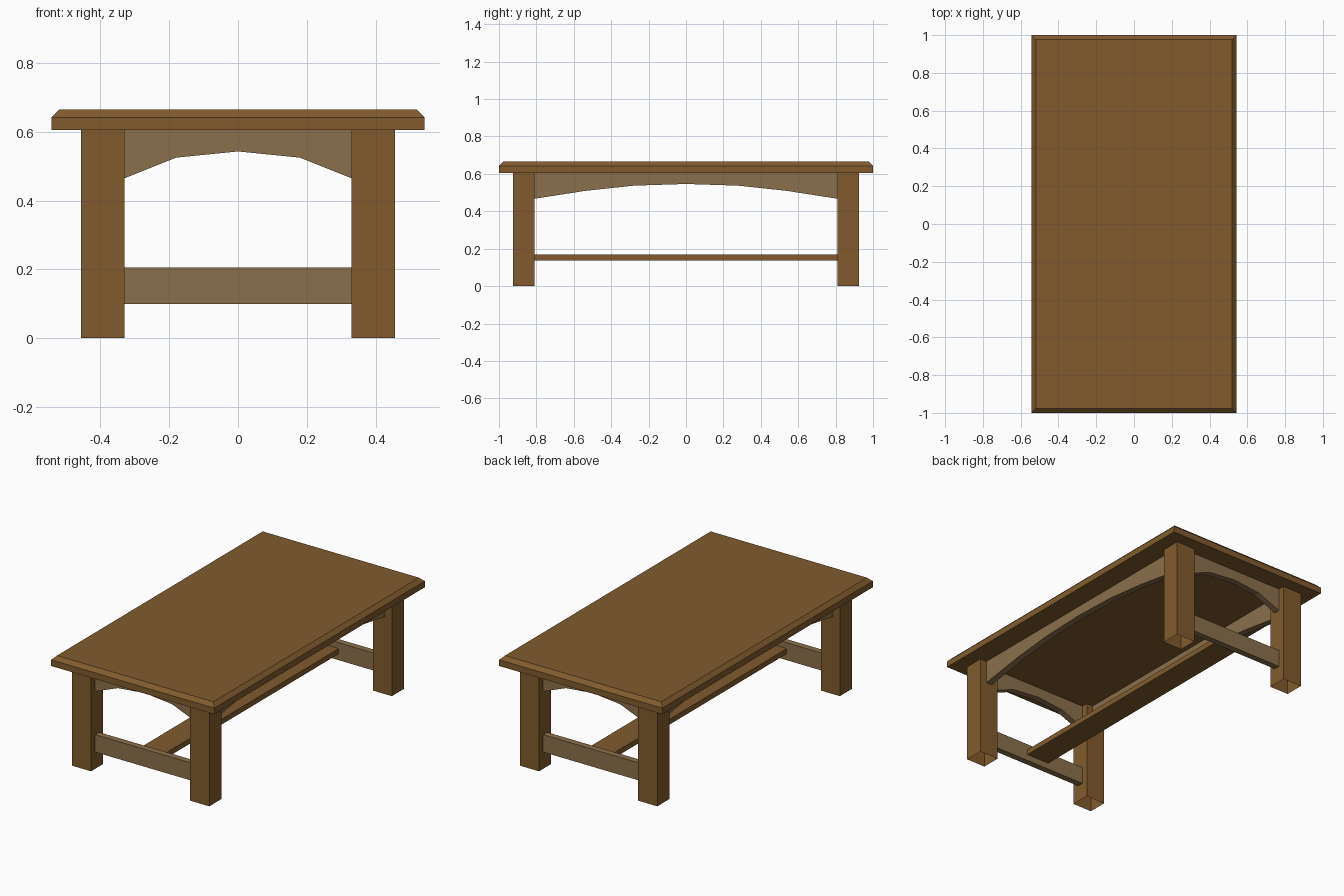
import bpy, bmesh
from mathutils import Vector

if "Cube" in bpy.data.objects:
    bpy.data.objects.remove(bpy.data.objects["Cube"])


def material(name, rgb):
    m = bpy.data.materials.new(name)
    m.diffuse_color = (*rgb, 1)
    m.use_nodes = True
    m.node_tree.nodes["Principled BSDF"].inputs["Base Color"].default_value = m.diffuse_color
    return m


DARK = material("dark_wood", (0.22, 0.105, 0.027))
LIGHT = material("light_wood", (0.26, 0.16, 0.072))


def finish(bm, name, mat):
    bmesh.ops.recalc_face_normals(bm, faces=bm.faces)
    me = bpy.data.meshes.new(name)
    bm.to_mesh(me)
    bm.free()
    me.materials.append(mat)
    ob = bpy.data.objects.new(name, me)
    bpy.context.collection.objects.link(ob)
    return ob


def box_mesh(lo, hi):
    bm = bmesh.new()
    bmesh.ops.create_cube(bm, size=1)
    lo, hi = Vector(lo), Vector(hi)
    for v in bm.verts:
        v.co = (lo + hi) / 2 + v.co * (hi - lo)
    return bm


def apron(name, half_arch, top, inner, outer, along_x):
    """Extruded board whose lower edge is a faceted arch, mirrored about its centre."""
    arch = [(-s, z) for s, z in reversed(half_arch)] + half_arch[1:]
    profile = arch + [(half_arch[-1][0], top), (-half_arch[-1][0], top)]
    place = (lambda s, d, z: (s, d, z)) if along_x else (lambda s, d, z: (d, s, z))
    bm = bmesh.new()
    face = bm.faces.new([bm.verts.new(place(s, inner, z)) for s, z in profile])
    ext = bmesh.ops.extrude_face_region(bm, geom=[face], use_keep_orig=True)
    moved = [g for g in ext["geom"] if isinstance(g, bmesh.types.BMVert)]
    bmesh.ops.translate(bm, verts=moved, vec=place(0, outer - inner, 0))
    return finish(bm, name, LIGHT)


UNDER, TOP = 0.605, 0.665

# Tabletop with chamfered upper rim
bm = box_mesh((-0.543, -1, UNDER), (0.543, 1, TOP))
rim = [e for e in bm.edges if all(v.co.z > TOP - 0.001 for v in e.verts)]
bmesh.ops.bevel(bm, geom=rim, offset=0.023, segments=1, affect='EDGES')
finish(bm, "tabletop", DARK)

# Four hollow legs, open at the ends
for ysign, yname in ((-1, "front"), (1, "back")):
    for xsign, xname in ((-1, "left"), (1, "right")):
        cx, cy = xsign * 0.3935, ysign * 0.867
        bm = box_mesh((cx - 0.0635, cy - 0.058, 0), (cx + 0.0635, cy + 0.058, UNDER))
        caps = [f for f in bm.faces if abs(f.normal.z) > 0.5]
        bmesh.ops.delete(bm, geom=caps, context='FACES_ONLY')
        finish(bm, f"{yname}_{xname}_leg", DARK)

# End aprons and end stretchers
end_arch = [(0, 0.543), (0.18, 0.525), (0.33, 0.465)]
for s, name in ((-1, "front"), (1, "back")):
    apron(f"{name}_apron", end_arch, UNDER, s * 0.847, s * 0.885, True)
    y0, y1 = sorted((s * 0.847, s * 0.885))
    finish(box_mesh((-0.33, y0, 0.10), (0.33, y1, 0.205)), f"{name}_stretcher", LIGHT)

# Long side aprons
side_arch = [(0, 0.546), (0.28, 0.537), (0.54, 0.509), (0.81, 0.467)]
for s, name in ((-1, "left"), (1, "right")):
    apron(f"{name}_apron", side_arch, UNDER, s * 0.373, s * 0.413, False)

# Flat centre board joining the end stretchers
finish(box_mesh((-0.077, -0.847, 0.138), (0.077, 0.847, 0.17)), "centre_stretcher", DARK)
